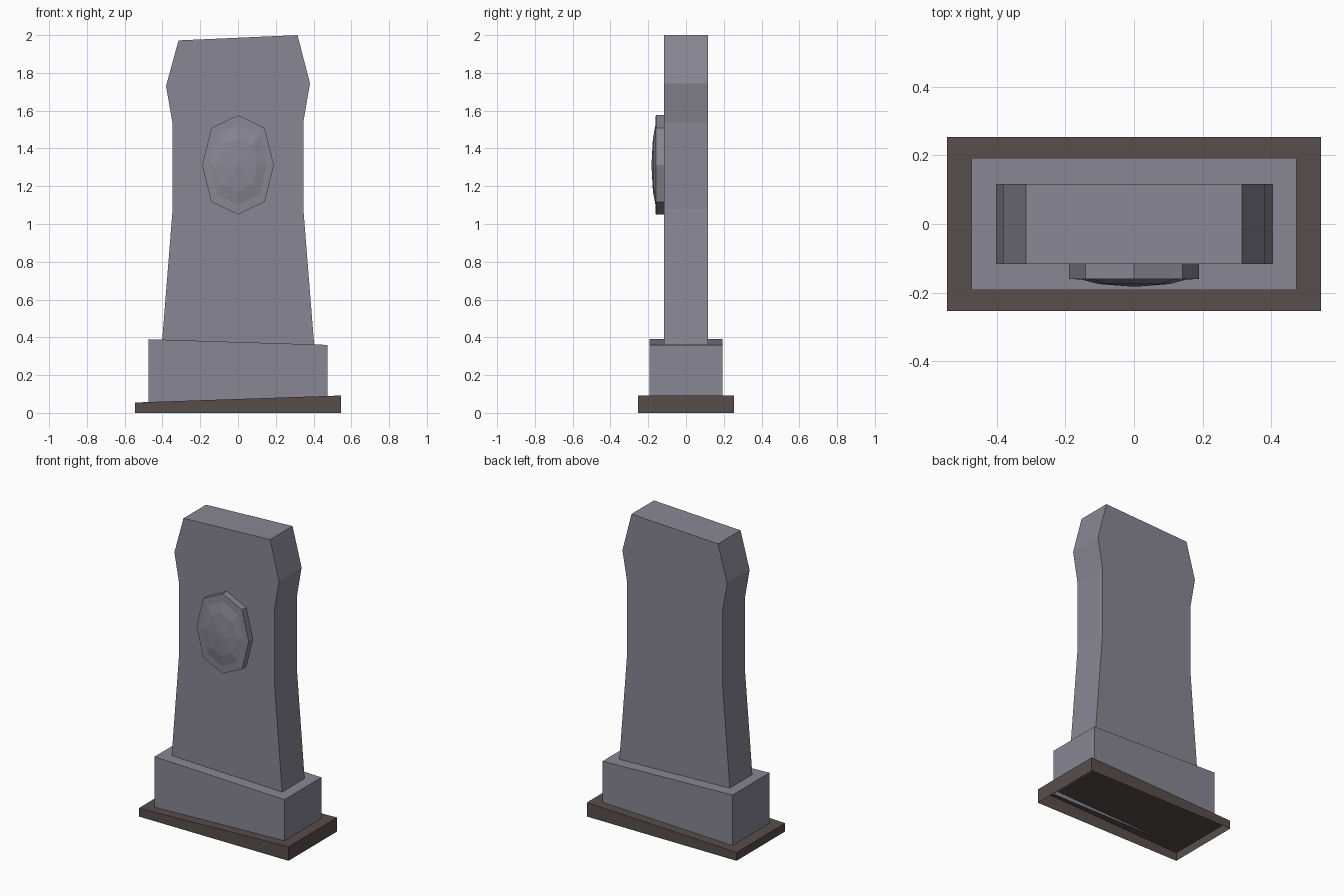
import bpy, bmesh, math

old = bpy.data.objects.get("Cube")
if old:
    bpy.data.objects.remove(old, do_unlink=True)


def make_material(name, rgb):
    mat = bpy.data.materials.new(name)
    mat.use_nodes = True
    colour = (*rgb, 1.0)
    mat.diffuse_color = colour
    bsdf = mat.node_tree.nodes["Principled BSDF"]
    bsdf.inputs["Base Color"].default_value = colour
    bsdf.inputs["Roughness"].default_value = 0.9
    return mat


stone = make_material("grey stone", (0.25, 0.245, 0.295))
earth = make_material("brown earth", (0.097, 0.076, 0.073))


def finish(bm, name, mat):
    mesh = bpy.data.meshes.new(name)
    bm.to_mesh(mesh)
    bm.free()
    mesh.materials.append(mat)
    obj = bpy.data.objects.new(name, mesh)
    bpy.context.collection.objects.link(obj)
    return obj


def prism(name, profile, half_depth, mat, open_bottom=False):
    """Extrude a front (x, z) outline through the depth."""
    bm = bmesh.new()
    face = bm.faces.new([bm.verts.new((x, -half_depth, z)) for x, z in profile])
    out = bmesh.ops.extrude_face_region(bm, geom=[face], use_keep_orig=True)
    verts = [v for v in out["geom"] if isinstance(v, bmesh.types.BMVert)]
    bmesh.ops.translate(bm, vec=(0, 2 * half_depth, 0), verts=verts)
    bmesh.ops.recalc_face_normals(bm, faces=bm.faces)
    if open_bottom:
        bm.normal_update()
        under = [f for f in bm.faces if f.normal.z < -0.9]
        bmesh.ops.delete(bm, geom=under, context="FACES")
    return finish(bm, name, mat)


# Ground slab and plinth, both hollow underneath with sloping tops
prism("ground_slab", [(-0.545, 0), (0.545, 0), (0.545, 0.092), (-0.545, 0.055)],
      0.253, earth, True)
prism("plinth", [(-0.473, 0.057), (0.473, 0.06), (0.473, 0.36), (-0.473, 0.39)],
      0.192, stone, True)

# Waisted upright stone with a crooked top
right_side = [(0.404, 0.35), (0.346, 1.08), (0.346, 1.54), (0.381, 1.745), (0.315, 2.0)]
left_side = [(-0.315, 1.972), (-0.381, 1.73), (-0.346, 1.53), (-0.346, 1.08), (-0.404, 0.35)]
prism("standing_stone", right_side + left_side, 0.117, stone)

# Eight-sided oval medallion: straight rim, then a shallow faceted dome
bm = bmesh.new()
rings = []
for scale, y in [(1, -0.115), (1, -0.16), (0.8, -0.162), (0.54, -0.175)]:
    ring = []
    for i in range(8):
        a = i * math.pi / 4
        bulge = 1.05 if i % 2 else 1.0
        ring.append(bm.verts.new((0.19 * scale * bulge * math.cos(a), y,
                                  1.313 + 0.263 * scale * bulge * math.sin(a))))
    rings.append(ring)
for low, high in zip(rings, rings[1:]):
    for i in range(8):
        j = (i + 1) % 8
        bm.faces.new((low[i], low[j], high[j], high[i]))
peak = bm.verts.new((0, -0.183, 1.313))
for i in range(8):
    bm.faces.new((rings[-1][i], rings[-1][(i + 1) % 8], peak))
bm.faces.new(rings[0])
bmesh.ops.recalc_face_normals(bm, faces=bm.faces)
finish(bm, "medallion", stone)
